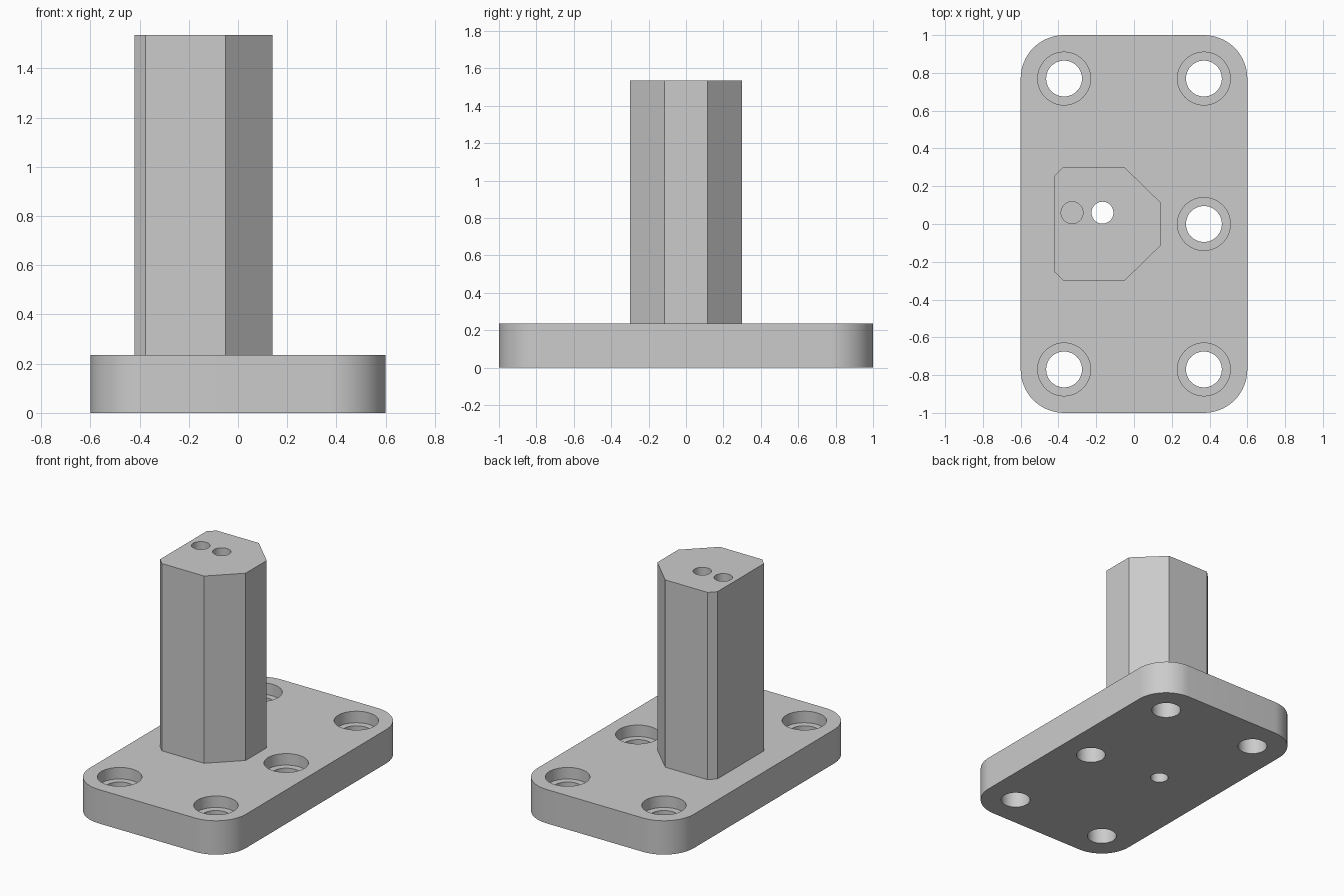
import bpy
import bmesh
from math import sin, cos, pi

cube = bpy.data.objects.get("Cube")
if cube:
    bpy.data.objects.remove(cube, do_unlink=True)

grey = bpy.data.materials.new("plain_grey")
grey.use_nodes = True
GREY = (0.6, 0.6, 0.6, 1)
grey.diffuse_color = GREY
grey.node_tree.nodes["Principled BSDF"].inputs["Base Color"].default_value = GREY

PLATE_TOP, POST_TOP = 0.235, 1.535


def prism(name, outline, z0, z1):
    """Extrude a counter-clockwise outline from z0 to z1."""
    bm = bmesh.new()
    face = bm.faces.new([bm.verts.new((x, y, z0)) for x, y in outline])
    top = bmesh.ops.extrude_face_region(bm, geom=[face])["geom"]
    bmesh.ops.translate(bm, vec=(0, 0, z1 - z0),
                        verts=[v for v in top if isinstance(v, bmesh.types.BMVert)])
    bmesh.ops.recalc_face_normals(bm, faces=bm.faces)
    mesh = bpy.data.meshes.new(name)
    bm.to_mesh(mesh)
    bm.free()
    mesh.materials.append(grey)
    obj = bpy.data.objects.new(name, mesh)
    bpy.context.collection.objects.link(obj)
    return obj


def arc(cx, cy, r, start, sweep, steps):
    return [(cx + r * cos(start + sweep * i / steps), cy + r * sin(start + sweep * i / steps))
            for i in range(steps + 1)]


def drill(target, x, y, r, z0, z1):
    """Cut a round hole, then discard the cutter."""
    cutter = prism("hole_cutter", arc(x, y, r, 0, 2 * pi, 48)[:-1], z0, z1)
    cutter.hide_render = True
    mod = target.modifiers.new("hole", "BOOLEAN")
    mod.operation, mod.solver, mod.object = "DIFFERENCE", "EXACT", cutter
    bpy.context.view_layer.objects.active = target
    bpy.ops.object.modifier_apply(modifier=mod.name)
    bpy.data.objects.remove(cutter, do_unlink=True)


# Rounded base plate
R = 0.23
outline = []
for i, (sx, sy) in enumerate([(1, 1), (-1, 1), (-1, -1), (1, -1)]):
    outline += arc(sx * (0.6 - R), sy * (1 - R), R, i * pi / 2, pi / 2, 16)
base_plate = prism("base_plate", outline, 0, PLATE_TOP)

# Counterbored bolt holes
for x, y in [(-0.37, 0.77), (0.37, 0.77), (0.37, 0), (-0.37, -0.77), (0.37, -0.77)]:
    drill(base_plate, x, y, 0.14, PLATE_TOP - 0.08, PLATE_TOP + 0.1)
    drill(base_plate, x, y, 0.095, -0.1, PLATE_TOP)

# Post with wide chamfers on one side and narrow ones on the other
half = [(0.14, 0.115), (-0.05, 0.3), (-0.375, 0.3), (-0.42, 0.255)]
post = prism("post", half + [(x, -y) for x, y in reversed(half)], PLATE_TOP, POST_TOP)

# Through hole and blind pin hole
for part in (base_plate, post):
    drill(part, -0.167, 0.06, 0.058, -0.1, POST_TOP + 0.1)
drill(post, -0.328, 0.06, 0.058, POST_TOP - 0.3, POST_TOP + 0.1)

for part in (base_plate, post):
    bpy.ops.object.select_all(action="DESELECT")
    part.select_set(True)
    bpy.context.view_layer.objects.active = part
    bpy.ops.object.shade_smooth_by_angle(angle=pi / 6)
